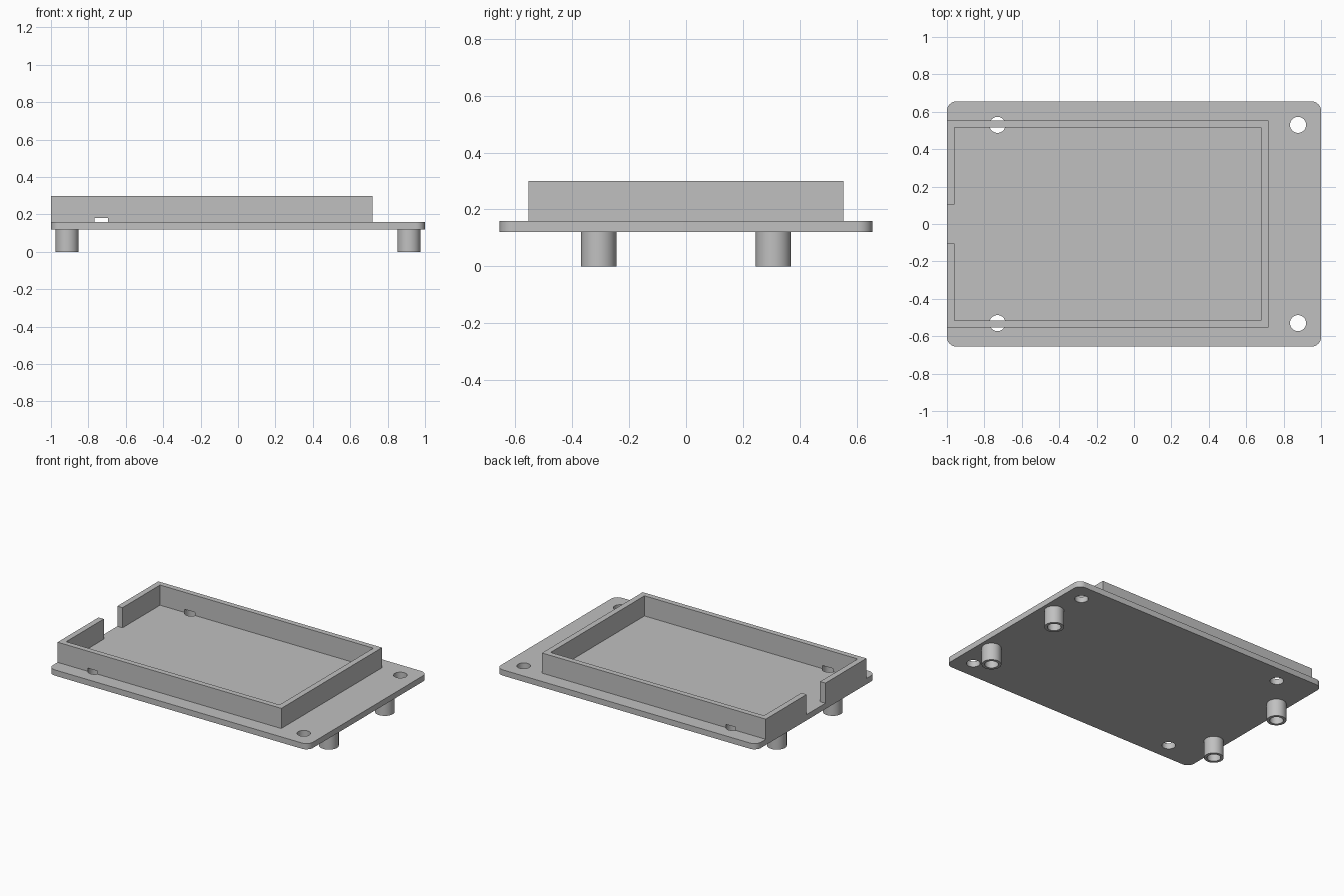
import bpy, bmesh
from math import cos, sin, pi, tau, radians

cube = bpy.data.objects.get("Cube")
if cube:
    bpy.data.objects.remove(cube, do_unlink=True)

grey = bpy.data.materials.new("light grey")
grey.use_nodes = True
GREY = (0.53, 0.53, 0.53, 1)
grey.diffuse_color = GREY
grey.node_tree.nodes["Principled BSDF"].inputs["Base Color"].default_value = GREY

PLATE_BOTTOM, PLATE_TOP, WALL_TOP = 0.12, 0.16, 0.30
HALF_X, HALF_Y, CORNER = 1.0, 0.655, 0.05
HOLE_R = 0.043


def finish(name, bm):
    bmesh.ops.recalc_face_normals(bm, faces=bm.faces)
    mesh = bpy.data.meshes.new(name)
    bm.to_mesh(mesh)
    bm.free()
    mesh.materials.append(grey)
    obj = bpy.data.objects.new(name, mesh)
    bpy.context.collection.objects.link(obj)
    return obj


def prism(name, outline, z0, z1):
    """Extrude a flat outline from z0 up to z1."""
    bm = bmesh.new()
    face = bm.faces.new([bm.verts.new((x, y, z0)) for x, y in outline])
    top = bmesh.ops.extrude_face_region(bm, geom=[face])["geom"]
    verts = [g for g in top if isinstance(g, bmesh.types.BMVert)]
    bmesh.ops.translate(bm, verts=verts, vec=(0, 0, z1 - z0))
    return finish(name, bm)


def circle(cx, cy, r, n=48):
    return [(cx + r * cos(tau * i / n), cy + r * sin(tau * i / n)) for i in range(n)]


def tube(name, cx, cy, outer, inner, z0, z1, n=48):
    """Hollow cylinder made of rings of quads."""
    bm = bmesh.new()
    rings = [[bm.verts.new((x, y, z)) for x, y in circle(cx, cy, r, n)]
             for r, z in ((outer, z0), (outer, z1), (inner, z1), (inner, z0))]
    for k in range(4):
        a, b = rings[k], rings[(k + 1) % 4]
        for i in range(n):
            j = (i + 1) % n
            bm.faces.new((a[i], a[j], b[j], b[i]))
    return finish(name, bm)


def activate(obj):
    bpy.ops.object.select_all(action="DESELECT")
    obj.select_set(True)
    bpy.context.view_layer.objects.active = obj


def smooth(obj):
    activate(obj)
    bpy.ops.object.shade_smooth_by_angle(angle=radians(30))


# Base plate with rounded corners
outline = []
for k, (sx, sy) in enumerate(((1, 1), (-1, 1), (-1, -1), (1, -1))):
    for i in range(9):
        a = (k + i / 8) * pi / 2
        outline.append((sx * (HALF_X - CORNER) + CORNER * cos(a),
                        sy * (HALF_Y - CORNER) + CORNER * sin(a)))
plate = prism("base_plate", outline, PLATE_BOTTOM, PLATE_TOP)

# Tray wall, open at the middle of the left end
half = [(-1.0, 0.103), (-1.0, 0.553), (0.72, 0.553)]
inner = [(0.68, 0.515), (-0.96, 0.515), (-0.96, 0.103)]
mirror = lambda pts: [(x, -y) for x, y in reversed(pts)]
wall = prism("tray_wall", half + mirror(half) + mirror(inner) + inner,
             PLATE_TOP, WALL_TOP)

# Screw holes through the plate, nicking the foot of the wall
for x in (-0.73, 0.877):
    for y in (-0.53, 0.53):
        cutter = prism("hole_cutter", circle(x, y, HOLE_R), 0.05, 0.182)
        cutter.hide_render = True
        for target in (plate, wall):
            if target == wall and x > 0:
                continue
            mod = target.modifiers.new("hole", "BOOLEAN")
            mod.operation, mod.solver, mod.object = "DIFFERENCE", "EXACT", cutter
            activate(target)
            bpy.ops.object.modifier_apply(modifier=mod.name)
        bpy.data.objects.remove(cutter, do_unlink=True)
smooth(plate)
smooth(wall)

# Hollow standoff legs under the plate
for end, x in (("right", -0.914), ("left", 0.914)):
    for side, y in (("front", -0.307), ("back", 0.307)):
        smooth(tube(f"standoff_{side}_{end}", x, y, 0.062, HOLE_R, 0, PLATE_BOTTOM))
